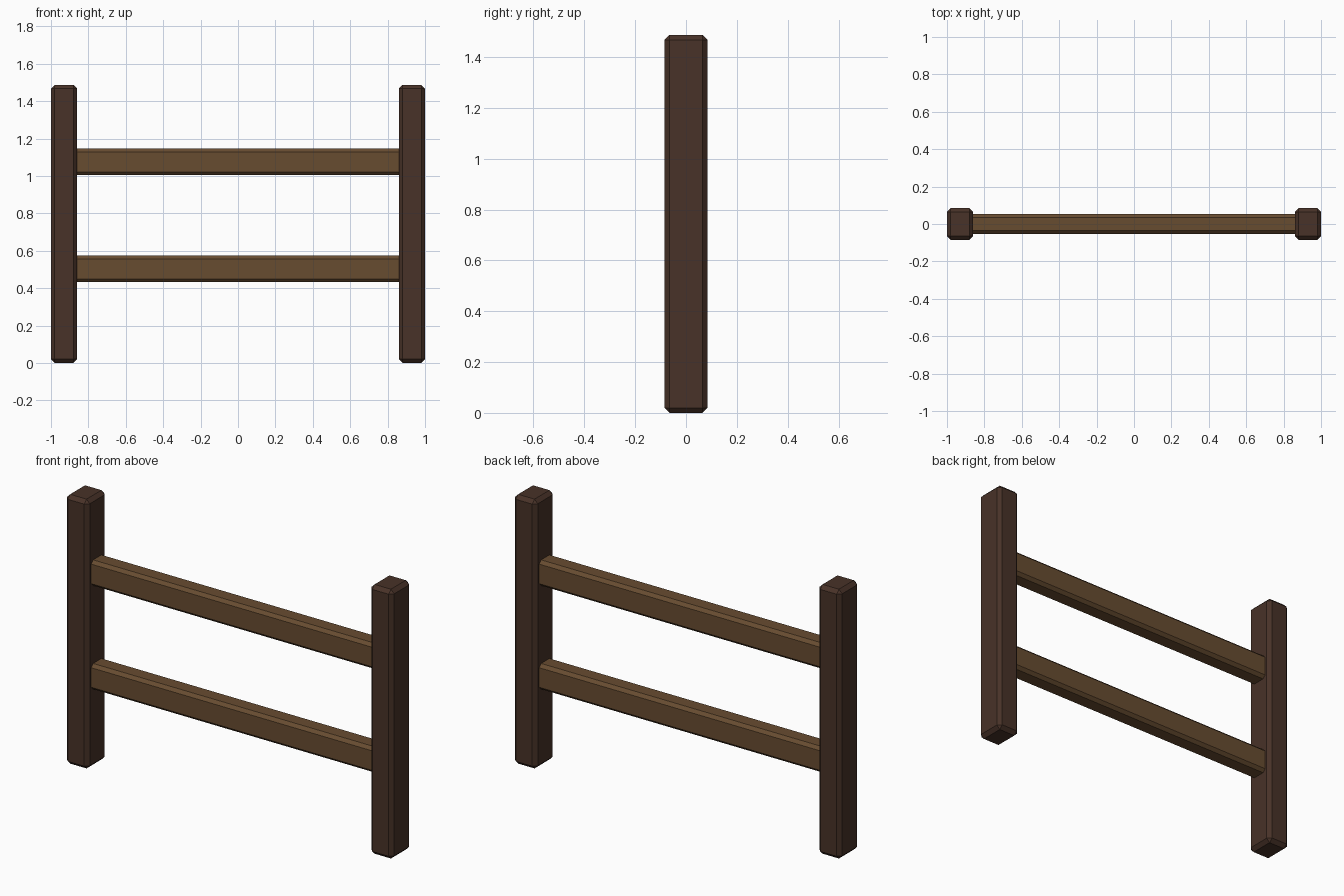
import bpy
import bmesh
from mathutils import Matrix, Vector

if "Cube" in bpy.data.objects:
    bpy.data.objects.remove(bpy.data.objects["Cube"])


def material(name, rgb):
    m = bpy.data.materials.new(name)
    m.diffuse_color = (*rgb, 1.0)
    m.use_nodes = True
    m.node_tree.nodes["Principled BSDF"].inputs["Base Color"].default_value = m.diffuse_color
    return m


dark_wood = material("dark wood", (0.065, 0.032, 0.021))
light_wood = material("light wood", (0.137, 0.072, 0.030))


def beam(name, center, size, chamfer, mat):
    """Box with a flat one-segment chamfer on every edge."""
    bm = bmesh.new()
    bmesh.ops.create_cube(bm, size=1.0, matrix=Matrix.Diagonal((*size, 1.0)))
    bmesh.ops.bevel(bm, geom=bm.edges[:], offset=chamfer, segments=1,
                    profile=0.5, affect='EDGES')
    mesh = bpy.data.meshes.new(name)
    bm.to_mesh(mesh)
    bm.free()
    mesh.materials.append(mat)
    obj = bpy.data.objects.new(name, mesh)
    obj.location = Vector(center)
    bpy.context.collection.objects.link(obj)
    return obj


# Upright posts at both ends
HEIGHT = 1.487
for side, x in (("left", -0.93), ("right", 0.93)):
    beam(side + "_post", (x, 0, HEIGHT / 2), (0.14, 0.17, HEIGHT), 0.02, dark_wood)

# Horizontal rails, running through the posts
for level, z in (("lower", 0.503), ("upper", 1.075)):
    beam(level + "_rail", (0, 0, z), (1.998, 0.106, 0.142), 0.017, light_wood)
